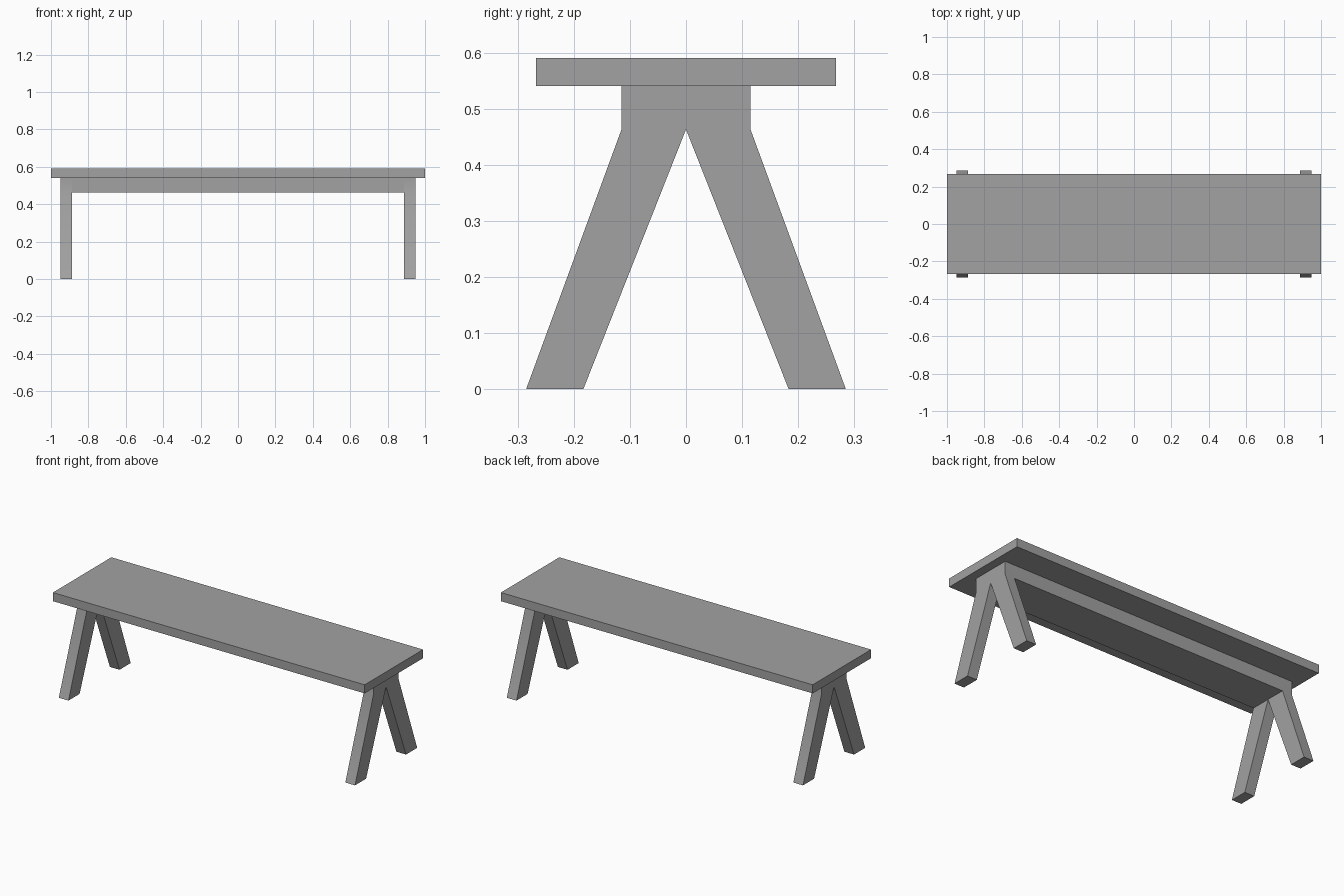
import bpy, bmesh, math

cube = bpy.data.objects.get("Cube")
if cube:
    bpy.data.objects.remove(cube, do_unlink=True)

TOP, SEAT_LOW, BEAM_LOW = 0.59, 0.54, 0.463
LEG_OUT, LEG_IN = 0.95, 0.888
HALF_BEAM = 0.115
FOOT_OUT, FOOT_IN = 0.285, 0.183

grey = bpy.data.materials.new("grey")
grey.use_nodes = True
colour = (0.36, 0.36, 0.36, 1)
grey.diffuse_color = colour
grey.node_tree.nodes["Principled BSDF"].inputs["Base Color"].default_value = colour


def make_object(name, bm):
    bmesh.ops.recalc_face_normals(bm, faces=bm.faces[:])
    mesh = bpy.data.meshes.new(name)
    bm.to_mesh(mesh)
    bm.free()
    mesh.materials.append(grey)
    obj = bpy.data.objects.new(name, mesh)
    bpy.context.collection.objects.link(obj)
    return obj


# Seat plank
bm = bmesh.new()
bmesh.ops.create_cube(bm, size=1)
for v in bm.verts:
    v.co.x *= 2
    v.co.y *= 0.535
    v.co.z = TOP if v.co.z > 0 else SEAT_LOW
make_object("seat", bm)

# Beam: one cross-section repeated along its length, with a centre line below
bm = bmesh.new()
section = [(-HALF_BEAM, SEAT_LOW), (-HALF_BEAM, BEAM_LOW), (0, BEAM_LOW),
           (HALF_BEAM, BEAM_LOW), (HALF_BEAM, SEAT_LOW)]
rings = [[bm.verts.new((x, y, z)) for y, z in section]
         for x in (-LEG_OUT, -LEG_IN, LEG_IN, LEG_OUT)]
leg_tops = []
for i in range(3):
    a, b = rings[i], rings[i + 1]
    for k in range(5):
        n = (k + 1) % 5
        face = bm.faces.new((a[k], a[n], b[n], b[k]))
        if i != 1 and k in (1, 2):
            leg_tops.append(face)
bm.faces.new(rings[0])
bm.faces.new(rings[3])
bmesh.ops.recalc_face_normals(bm, faces=bm.faces[:])

# Splayed legs grown from the underside at both ends
for face in bmesh.ops.extrude_discrete_faces(bm, faces=leg_tops)["faces"]:
    side = math.copysign(1, face.calc_center_median().y)
    for v in face.verts:
        v.co.y = side * (FOOT_OUT if abs(v.co.y) > 0.01 else FOOT_IN)
        v.co.z = 0

# Keep the beam sides flat where they meet the leg blocks
for e in bm.edges:
    p, q = (v.co for v in e.verts)
    if all(abs(abs(c.x) - LEG_IN) < 0.001 and c.z > 0.4 for c in (p, q)):
        e.smooth = False
frame = make_object("beam_and_legs", bm)

bpy.ops.object.select_all(action="DESELECT")
frame.select_set(True)
bpy.context.view_layer.objects.active = frame
bpy.ops.object.shade_smooth_by_angle(angle=math.radians(30))
